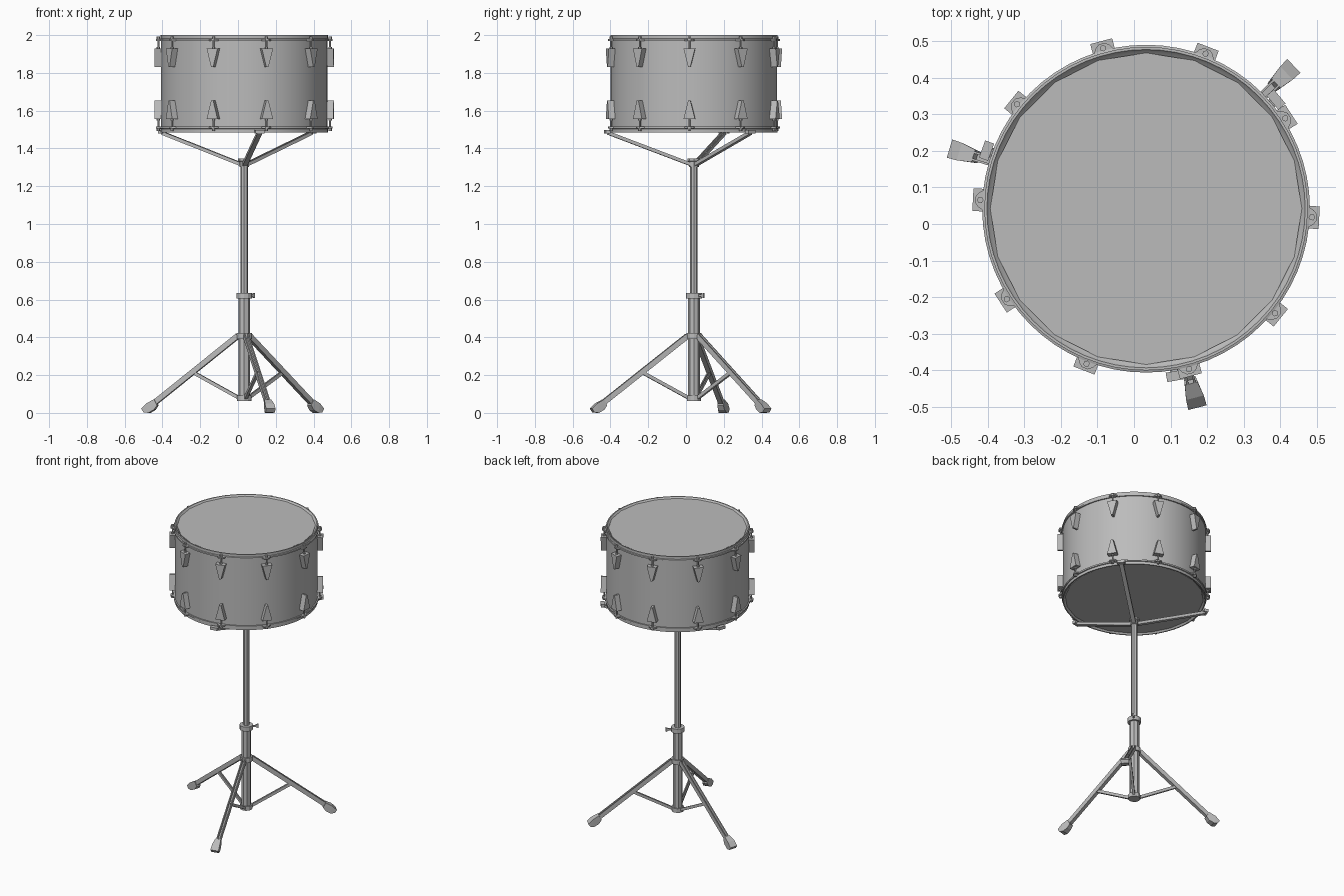
import bpy, bmesh, math
from mathutils import Vector, Matrix

old = bpy.data.objects.get("Cube")
if old:
    bpy.data.objects.remove(old)

CX, CY = 0.033, 0.042           # stand axis
TOP, BOTTOM = 2.0, 1.485        # drum heights

grey = bpy.data.materials.new("plain_grey")
grey.use_nodes = True
grey.diffuse_color = (0.5, 0.5, 0.5, 1)
grey.node_tree.nodes["Principled BSDF"].inputs["Base Color"].default_value = (0.5, 0.5, 0.5, 1)


def finish(name, bm, smooth=False):
    bmesh.ops.recalc_face_normals(bm, faces=bm.faces)
    mesh = bpy.data.meshes.new(name)
    bm.to_mesh(mesh)
    bm.free()
    mesh.materials.append(grey)
    ob = bpy.data.objects.new(name, mesh)
    ob.location = (CX, CY, 0)
    bpy.context.collection.objects.link(ob)
    if smooth:
        bpy.ops.object.select_all(action='DESELECT')
        ob.select_set(True)
        bpy.context.view_layer.objects.active = ob
        bpy.ops.object.shade_smooth_by_angle(angle=math.radians(30))
    return ob


def lathe(name, profile, sides, smooth=False):
    """Spin a (radius, height) profile round the stand axis."""
    bm = bmesh.new()
    vs = [bm.verts.new((r, 0, z)) for r, z in profile]
    es = [bm.edges.new(pair) for pair in zip(vs, vs[1:])]
    bmesh.ops.spin(bm, geom=vs + es, axis=(0, 0, 1), cent=(0, 0, 0),
                   angle=math.tau, steps=sides, use_merge=True)
    bmesh.ops.remove_doubles(bm, verts=bm.verts, dist=0.0001)
    return finish(name, bm, smooth)


def hull(bm, points, angle):
    """Convex solid from (radial, sideways, z) points, turned round the axis."""
    turn = Matrix.Rotation(math.radians(angle), 3, 'Z')
    vs = [bm.verts.new(turn @ Vector(p)) for p in points]
    bmesh.ops.convex_hull(bm, input=vs)


def bar(bm, p, q, w, h, angle, side=0, lift=0):
    """Box beam between two (radial, z) points."""
    d = Vector((q[0] - p[0], 0, q[1] - p[1])).normalized()
    n = Vector((-d.z, 0, d.x))
    hull(bm, [Vector((r, side + s * w / 2, z)) + n * (lift + t * h / 2)
              for r, z in (p, q) for s in (-1, 1) for t in (-1, 1)], angle)


def channel(bm, p, q, w, h, angle, wall=0.006):
    """U-shaped beam, open on its upper side."""
    bar(bm, p, q, w, wall, angle, lift=(wall - h) / 2)
    for s in (-1, 1):
        bar(bm, p, q, wall, h, angle, side=s * (w - wall) / 2)


def flip(z, top):
    return z if top else TOP + BOTTOM - z


def rod(bm, radius, r, z0, z1, angle):
    hull(bm, [(r + radius * math.cos(a), radius * math.sin(a), z) for z in (z0, z1)
              for a in (k * math.tau / 6 for k in range(6))], angle)


# Drum shell
lathe("drum_shell", [(0.441, 1.975), (0.441, 1.51)], 64, True)

# Hoops, heads, lugs and tension rods at both ends
for top in (True, False):
    end = "top" if top else "bottom"
    lathe(end + "_hoop", [(r, flip(z, top)) for r, z in
          [(0.42, 1.985), (0.432, 1.994), (0.436, 2.0), (0.443, 2.0), (0.443, 1.982),
           (0.449, 1.98), (0.449, 1.97), (0.438, 1.97)]], 64, True)
    lathe(end + "_head", [(0, flip(1.992, top)), (0.427, flip(1.992, top)),
                          (0.427, flip(1.984, top))], 20)
    lugs, ears, rods = bmesh.new(), bmesh.new(), bmesh.new()
    for i in range(10):
        a = -3 + 36 * i
        # wedge narrowing towards the middle of the shell
        hull(lugs, [(r, s * w, flip(z, top)) for r in (0.435, 0.475) for s in (-1, 1)
                    for w, z in ((0.031, 1.93), (0.006, 1.832))], a)
        hull(ears, [(r, s * w, flip(z, top)) for z in (1.97, 1.979) for s in (-1, 1)
                    for r, w in ((0.436, 0.034), (0.459, 0.02), (0.468, 0.009))], a)
        rod(rods, 0.005, 0.455, flip(1.92, top), flip(1.985, top), a)
        rod(rods, 0.009, 0.455, flip(1.979, top), flip(1.992, top), a)
        rod(rods, 0.009, 0.455, flip(1.928, top), flip(1.938, top), a)
    finish(end + "_lugs", lugs)
    finish(end + "_hoop_ears", ears)
    finish(end + "_tension_rods", rods)

# Basket hub, arms and grips
lathe("basket_hub", [(0, 1.303), (0.026, 1.303), (0.026, 1.33), (0.033, 1.333),
                     (0.033, 1.347), (0, 1.347)], 8)
arms, grips = bmesh.new(), bmesh.new()
for a in (40, 160, 280):
    channel(arms, (0.015, 1.315), (0.462, 1.482), 0.026, 0.018, a)
    hull(grips, [(r, s * 0.025, z) for r in (0.452, 0.478) for s in (-1, 1)
                 for z in (1.479, 1.498)], a)
finish("basket_arms", arms)
finish("basket_grips", grips)

# Centre column
lathe("upper_tube", [(0.02, 0.6), (0.02, 1.335)], 8)
lathe("lower_tube", [(0, 0.07), (0.031, 0.07), (0.031, 0.61), (0, 0.61)], 8)
lathe("height_clamp", [(0.02, 0.606), (0.042, 0.606), (0.042, 0.636), (0.02, 0.636)], 12)
lathe("leg_collar", [(0.03, 0.392), (0.04, 0.392), (0.04, 0.422), (0.03, 0.422)], 12)
lathe("brace_collar", [(0, 0.064), (0.038, 0.064), (0.038, 0.092), (0.03, 0.092)], 12)

# Clamp screw with wing
screw = bmesh.new()
bar(screw, (0.03, 0.621), (0.066, 0.621), 0.01, 0.01, 45)
hull(screw, [(r, s * 0.005, 0.621 + t * h) for s in (-1, 1) for t in (-1, 1)
             for r, h in ((0.056, 0.006), (0.075, 0.014))], 45)
finish("clamp_screw", screw)

# Tripod legs, braces and feet
legs, braces, feet = bmesh.new(), bmesh.new(), bmesh.new()
for a in (44, 163, 284.5):
    channel(legs, (0.035, 0.408), (0.51, 0.043), 0.026, 0.028, a)
    channel(braces, (0.03, 0.08), (0.282, 0.214), 0.016, 0.018, a)
    hull(feet, [(r, s * w, z) for s in (-1, 1) for r, w, z in
                ((0.478, 0.016, 0.04), (0.495, 0.018, 0.072), (0.535, 0.025, 0.05),
                 (0.563, 0.026, 0.022), (0.55, 0.025, 0.003), (0.525, 0.023, 0.0),
                 (0.495, 0.018, 0.016))], a)
finish("tripod_legs", legs)
finish("leg_braces", braces)
finish("rubber_feet", feet)
